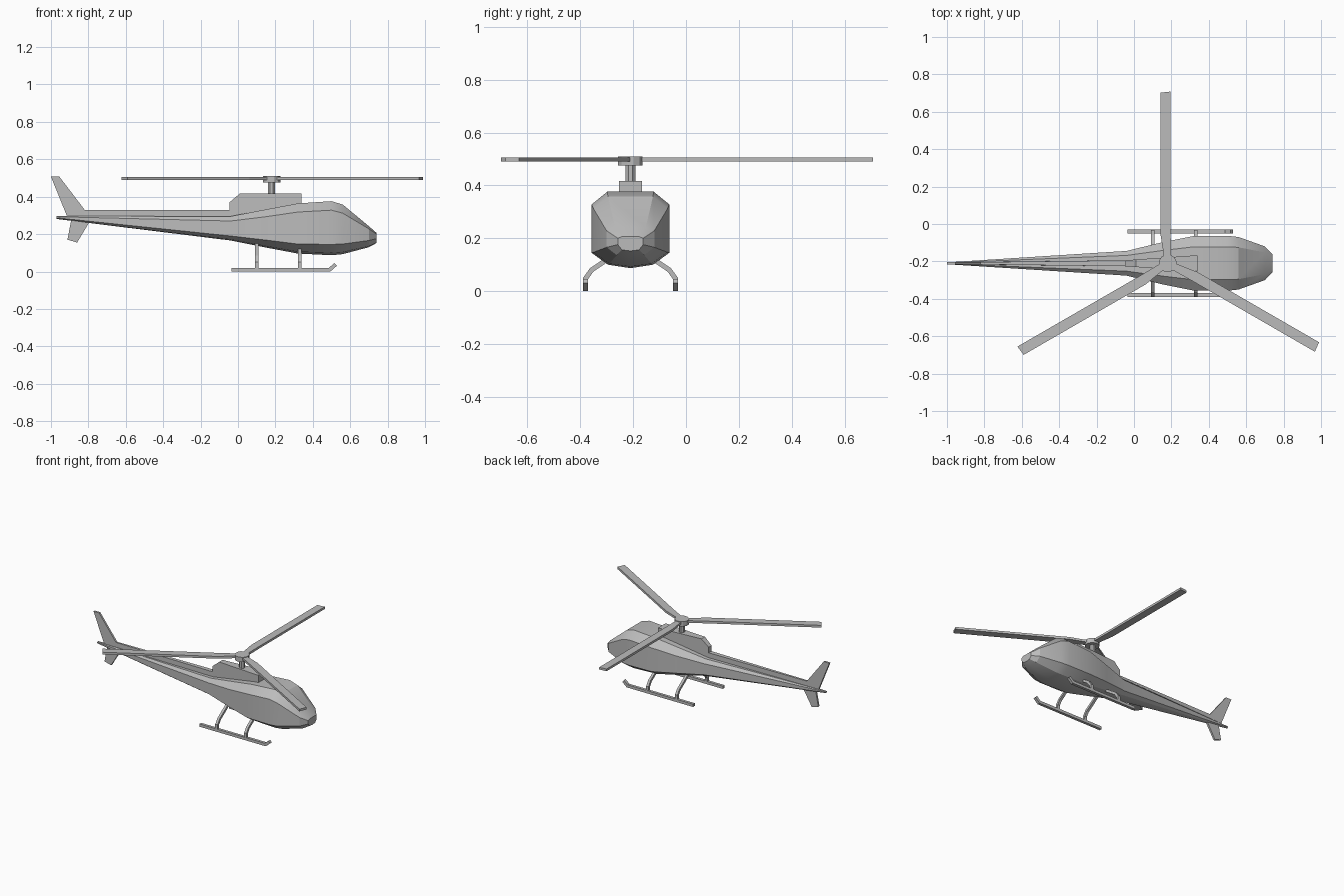
import bpy, bmesh, math
from mathutils import Vector

if "Cube" in bpy.data.objects:
    bpy.data.objects.remove(bpy.data.objects["Cube"])

CY = -0.21          # centre plane of the body
HUB = Vector((0.18, CY, 0))

grey = bpy.data.materials.new("light_grey")
grey.use_nodes = True
colour = (0.5, 0.5, 0.5, 1)
grey.diffuse_color = colour
grey.node_tree.nodes["Principled BSDF"].inputs["Base Color"].default_value = colour


def loft(name, rings, smooth=False):
    """Skin a list of equal closed rings and cap both ends."""
    bm = bmesh.new()
    rows = [[bm.verts.new(p) for p in ring] for ring in rings]
    n = len(rows[0])
    for a, b in zip(rows, rows[1:]):
        for i in range(n):
            j = (i + 1) % n
            bm.faces.new((a[i], a[j], b[j], b[i]))
    bm.faces.new(rows[0])
    bm.faces.new(rows[-1])
    bmesh.ops.recalc_face_normals(bm, faces=bm.faces)
    mesh = bpy.data.meshes.new(name)
    bm.to_mesh(mesh)
    bm.free()
    mesh.materials.append(grey)
    ob = bpy.data.objects.new(name, mesh)
    bpy.context.collection.objects.link(ob)
    if smooth:
        bpy.context.view_layer.objects.active = ob
        ob.select_set(True)
        bpy.ops.object.shade_smooth_by_angle(angle=math.radians(22))
        ob.select_set(False)
    return ob


def plate(name, outline, widths):
    """Side outline in x, z given its own half thickness at each point."""
    return loft(name, [[(x, CY + s * w, z) for (x, z), w in zip(outline, widths)]
                       for s in (-1, 1)])


def prism(name, radius, z0, z1, sides, turn=0):
    return loft(name, [[(HUB.x + radius * math.cos(math.tau * i / sides + turn),
                         CY + radius * math.sin(math.tau * i / sides + turn), z)
                        for i in range(sides)] for z in (z0, z1)])


def bar(name, path, half, side):
    """Square bar along a bent path; side is the constant cross direction."""
    side = Vector(side)
    pts = [Vector(p) for p in path]
    rings = []
    for i, p in enumerate(pts):
        before = (p - pts[i - 1]).normalized() if i else None
        after = (pts[i + 1] - p).normalized() if i < len(pts) - 1 else None
        t = ((before or after) + (after or before)).normalized()
        up = t.cross(side) / max(0.5, t.dot(before or after))
        rings.append([p + half * (a * side + b * up)
                      for a, b in ((-1, -1), (1, -1), (1, 1), (-1, 1))])
    return loft(name, rings)


# Fuselage sections: x, roof half/z, shoulder half/z, chine z, belly half/z, keel z
sections = [
    (-0.97, 0.004, 0.296, 0.007, 0.293, 0.287, 0.004, 0.283, 0.281),
    (-0.04, 0.042, 0.295, 0.066, 0.270, 0.190, 0.040, 0.172, 0.166),
    (0.15, 0.068, 0.332, 0.112, 0.293, 0.168, 0.062, 0.136, 0.128),
    (0.32, 0.088, 0.364, 0.146, 0.318, 0.147, 0.082, 0.106, 0.096),
    (0.50, 0.088, 0.376, 0.147, 0.328, 0.145, 0.085, 0.100, 0.087),
    (0.56, 0.085, 0.358, 0.140, 0.312, 0.147, 0.080, 0.104, 0.093),
    (0.70, 0.058, 0.242, 0.090, 0.228, 0.166, 0.052, 0.136, 0.130),
    (0.74, 0.030, 0.207, 0.048, 0.200, 0.176, 0.032, 0.156, 0.152),
]
rings = []
for x, rw, rz, sw, sz, cz, bw, bz, kz in sections:
    half = [(rw, rz), (sw, sz), (sw, cz), (bw, bz)]
    ring = half + [(0, kz)] + [(-w, z) for w, z in reversed(half)]
    rings.append([(x, CY + w, z) for w, z in ring])
loft("fuselage", rings, smooth=True)

# Engine housing wedge and the ridge along the tail boom
plate("engine_housing",
      [(-0.045, 0.28), (-0.045, 0.37), (0.01, 0.417), (0.34, 0.417), (0.34, 0.33)],
      [0.016, 0.016, 0.02, 0.043, 0.043])
plate("boom_ridge", [(-0.88, 0.285), (-0.83, 0.33), (-0.04, 0.33), (-0.04, 0.28)],
      [0.006, 0.006, 0.016, 0.016])

# Tail fins
plate("upper_fin", [(-0.91, 0.285), (-1.0, 0.507), (-0.955, 0.507), (-0.82, 0.33), (-0.82, 0.28)],
      [0.007] * 5)
plate("lower_fin", [(-0.89, 0.285), (-0.912, 0.17), (-0.86, 0.155), (-0.797, 0.26), (-0.80, 0.28)],
      [0.007] * 5)

# Rotor mast, hub and three blades
prism("rotor_mast", 0.02, 0.40, 0.48, 8, math.pi / 8)
prism("rotor_hub", 0.048, 0.475, 0.51, 12, math.pi / 12)
blade = [(0.02, -0.018), (0.05, -0.018), (0.16, -0.016), (0.918, -0.016),
         (0.912, 0.039), (0.16, 0.039), (0.05, 0.022), (0.02, 0.022)]
for k in range(3):
    angle = math.radians(90 + 120 * k)
    along = Vector((math.cos(angle), math.sin(angle), 0))
    across = Vector((-along.y, along.x, 0))
    loft(f"rotor_blade_{k + 1}",
         [[HUB + along * r + across * w + Vector((0, 0, z)) for r, w in blade]
          for z in (0.49, 0.506)])

# Landing skids with bent struts, mirrored
for label, s in (("left", 1), ("right", -1)):
    y = CY + s * 0.17
    bar(label + "_skid", [(-0.035, y, 0.01), (0.49, y, 0.01), (0.522, y, 0.038)],
        0.01, (0, 1, 0))
    for end, x in (("rear", 0.1), ("front", 0.33)):
        bar(f"{label}_{end}_strut",
            [(x, CY + s * w, z) for w, z in
             ((0.17, 0.01), (0.17, 0.048), (0.147, 0.08), (0.1, 0.112), (0.035, 0.158))],
            0.009, (1, 0, 0))
